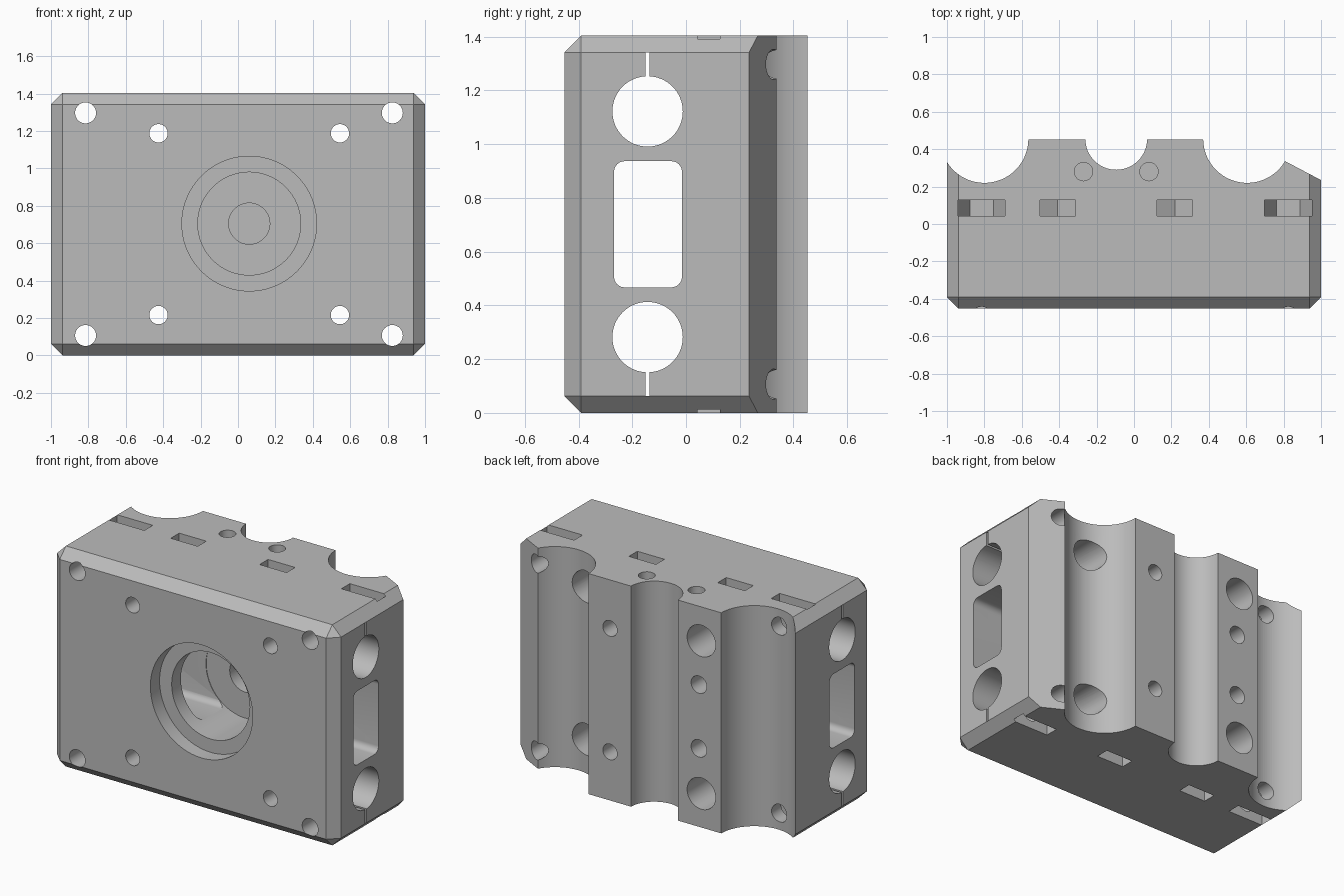
import bpy
import bmesh
import math

cube = bpy.data.objects.get("Cube")
if cube:
    bpy.data.objects.remove(cube, do_unlink=True)

H = 1.404          # height
BACK = 0.453       # half depth
CHAMFER = 0.062

grey = bpy.data.materials.new("plain grey")
grey.use_nodes = True
grey.diffuse_color = (0.5, 0.5, 0.5, 1)
grey.node_tree.nodes["Principled BSDF"].inputs["Base Color"].default_value = (0.5, 0.5, 0.5, 1)


def add_object(name, bm):
    mesh = bpy.data.meshes.new(name)
    bmesh.ops.recalc_face_normals(bm, faces=bm.faces)
    bm.to_mesh(mesh)
    bm.free()
    mesh.materials.append(grey)
    obj = bpy.data.objects.new(name, mesh)
    bpy.context.collection.objects.link(obj)
    return obj


def prism(points, axis, lo, hi):
    """Fill a 2D outline and extrude it along one axis."""
    place = {"x": lambda u, v, w: (w, u, v),
             "y": lambda u, v, w: (u, w, v),
             "z": lambda u, v, w: (u, v, w)}[axis]
    bm = bmesh.new()
    low = [bm.verts.new(place(u, v, lo)) for u, v in points]
    high = [bm.verts.new(place(u, v, hi)) for u, v in points]
    bm.faces.new(low)
    bm.faces.new(high)
    n = len(points)
    for i in range(n):
        j = (i + 1) % n
        bm.faces.new((low[i], low[j], high[j], high[i]))
    return bm


def circle(u, v, r, n=48):
    return [(u + r * math.cos(math.tau * i / n), v + r * math.sin(math.tau * i / n))
            for i in range(n)]


def rounded_rect(u0, u1, v0, v1, r, n=6):
    points = []
    corners = [(u1 - r, v1 - r), (u0 + r, v1 - r), (u0 + r, v0 + r), (u1 - r, v0 + r)]
    for k, (cu, cv) in enumerate(corners):
        for i in range(n + 1):
            a = math.pi / 2 * (k + i / n)
            points.append((cu + r * math.cos(a), cv + r * math.sin(a)))
    return points


cutters = []


def cut(name, points, axis, lo, hi):
    obj = add_object(name + "_cutter", prism(points, axis, lo, hi))
    obj.hide_render = True
    cutters.append(obj)


def cut_pair(name, points, axis, lo, hi):
    """Cut an x/z or y/z outline at the top and mirrored at the bottom."""
    cut(name, points, axis, lo, hi)
    cut(name, [(u, H - v) for u, v in points], axis, lo, hi)


def nut_slot(x, z, r, flat_bottom):
    """Hexagonal nut pocket open to the top."""
    if flat_bottom:
        angles = (180, 240, 300, 360)
    else:
        angles = (210, 270, 330)
    pts = [(x + r * math.cos(math.radians(a)), z + r * math.sin(math.radians(a)))
           for a in angles]
    pts += [(pts[-1][0], H + 0.1), (pts[0][0], H + 0.1)]
    cut_pair("nut_slot", pts, "y", 0.042, 0.127)


# Block, chamfered everywhere except around the back face
bm = prism([(-1, -BACK), (1, -BACK), (1, BACK), (-1, BACK)], "z", 0, H)
edges = [e for e in bm.edges if not all(v.co.y > 0 for v in e.verts)
         or e.verts[0].co.x == e.verts[1].co.x]
bmesh.ops.recalc_face_normals(bm, faces=bm.faces)
bmesh.ops.bevel(bm, geom=edges, offset=CHAMFER, segments=1, affect="EDGES")
block = add_object("carriage_block", bm)

# Rod grooves and slanted rear corner
for x, r in ((-0.8, 0.235), (-0.095, 0.165), (0.605, 0.235)):
    cut("rod_groove", circle(x, 0.455, r, 96), "z", -0.1, H + 0.1)
cut("rear_slope", [(0.62, 0.435), (1.1, 0.182), (1.1, 0.6), (0.62, 0.6)], "z", -0.1, H + 0.1)

# Crosswise channels
cut_pair("rod_channel", circle(-0.143, 1.122, 0.131, 64), "x", -1.1, 1.1)
cut_pair("relief_slit", [(-0.151, 1.24), (-0.136, 1.24), (-0.136, H - CHAMFER),
                         (-0.151, H - CHAMFER)], "x", -1.1, 1.1)
cut("belt_channel", rounded_rect(-0.268, -0.015, 0.467, 0.937, 0.04), "x", -1.1, 1.1)

# Stepped front bore
for r, y in ((0.36, -0.36), (0.275, -0.012), (0.11, 0.12)):
    cut("front_bore", circle(0.06, H / 2 + 0.003, r, 96), "y", -0.6, y)

# Through bolts, with wide rear bores for the inner ones
for x in (-0.815, 0.825):
    cut_pair("corner_bolt_hole", circle(x, 1.297, 0.056), "y", -0.6, 0.6)
    nut_slot(x, 1.297, 0.126, True)
for x in (-0.425, 0.545):
    cut_pair("inner_bolt_hole", circle(x, 1.188, 0.049), "y", -0.6, 0.6)
    cut_pair("rear_bore", circle(x, 1.188, 0.1), "y", -0.25, 0.6)

# Blind rear holes with their nut pockets
for x, z, r in ((-0.408, 0.905, 0.055), (0.218, 1.095, 0.05)):
    cut_pair("rear_screw_hole", circle(x, z, r), "y", 0.0, 0.6)
    nut_slot(x, z, 0.11, False)

# Blind holes in the top
for x in (-0.27, 0.08):
    cut("top_hole", circle(x, 0.28, 0.049), "z", H - 0.3, H + 0.1)

# Apply all cuts and drop the cutters
for c in cutters:
    mod = block.modifiers.new(c.name, "BOOLEAN")
    mod.operation = "DIFFERENCE"
    mod.solver = "EXACT"
    mod.object = c
bpy.context.view_layer.update()
result = bpy.data.meshes.new_from_object(
    block.evaluated_get(bpy.context.evaluated_depsgraph_get()))
block.modifiers.clear()
block.data = result
result.name = "carriage_block"
result.materials.clear()
result.materials.append(grey)
for c in cutters:
    bpy.data.objects.remove(c, do_unlink=True)
for p in result.polygons:
    p.material_index = 0

# Smooth bores, sharp edges
bpy.ops.object.select_all(action="DESELECT")
block.select_set(True)
bpy.context.view_layer.objects.active = block
bpy.ops.object.shade_smooth_by_angle(angle=math.radians(25))
